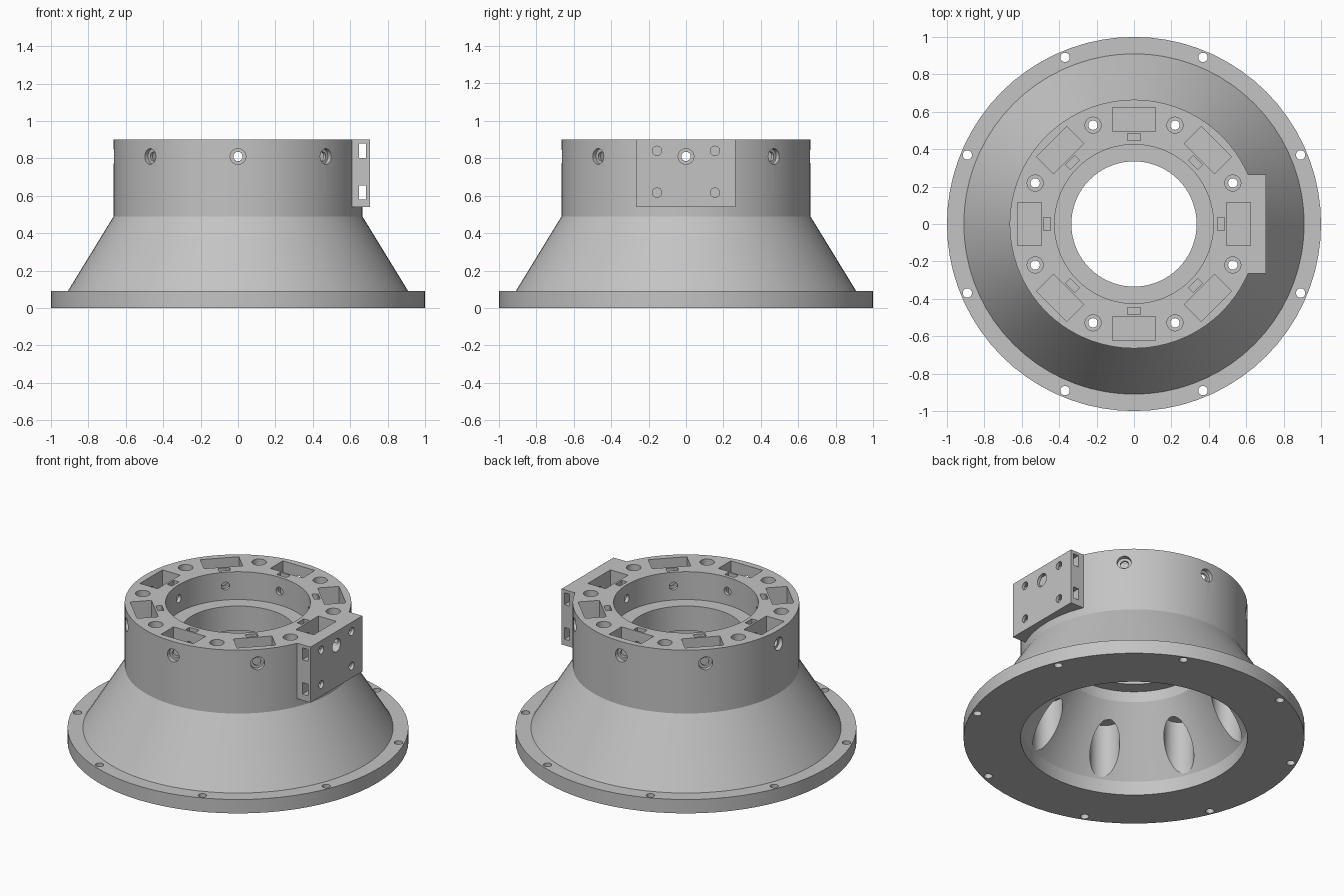
import bpy, bmesh, math
from mathutils import Matrix, Vector

if "Cube" in bpy.data.objects:
    bpy.data.objects.remove(bpy.data.objects["Cube"])

grey = bpy.data.materials.new("light_grey")
grey.diffuse_color = (0.55, 0.55, 0.55, 1)
grey.use_nodes = True
grey.node_tree.nodes["Principled BSDF"].inputs["Base Color"].default_value = grey.diffuse_color


def make(name, bm):
    bmesh.ops.recalc_face_normals(bm, faces=bm.faces)
    me = bpy.data.meshes.new(name)
    bm.to_mesh(me)
    bm.free()
    ob = bpy.data.objects.new(name, me)
    bpy.context.collection.objects.link(ob)
    return ob


def add_box(bm, x, y, z, turn=0.0):
    """Box from (min, max) ranges, turned about the z axis."""
    lo, hi = Vector((x[0], y[0], z[0])), Vector((x[1], y[1], z[1]))
    m = (Matrix.Rotation(turn, 4, 'Z') @ Matrix.Translation((lo + hi) / 2)
         @ Matrix.Diagonal((*(hi - lo), 1)))
    bmesh.ops.create_cube(bm, size=1, matrix=m)


def add_rod(bm, start, end, r, sides=24):
    a, b = Vector(start), Vector(end)
    q = (b - a).to_track_quat('Z', 'Y').to_matrix().to_4x4()
    bmesh.ops.create_cone(bm, cap_ends=True, segments=sides, radius1=r, radius2=r,
                          depth=(b - a).length,
                          matrix=Matrix.Translation((a + b) / 2) @ q)


def polar(r, ang, z):
    return (r * math.cos(ang), r * math.sin(ang), z)


def combine(target, cutter, operation='DIFFERENCE'):
    mod = target.modifiers.new("bool", 'BOOLEAN')
    mod.operation, mod.solver, mod.object = operation, 'EXACT', cutter
    bpy.context.view_layer.objects.active = target
    bpy.ops.object.modifier_apply(modifier=mod.name)
    bpy.data.objects.remove(cutter)


# Flanged conical body: closed profile turned about z
profile = [(0.665, 0), (1, 0), (1, 0.09), (0.91, 0.09), (0.665, 0.49), (0.665, 0.9),
           (0.425, 0.9), (0.425, 0.72), (0.335, 0.72), (0.335, 0.56), (0.425, 0.56),
           (0.425, 0.49), (0.665, 0.09)]
SIDES = 72
bm = bmesh.new()
rings = [[bm.verts.new(polar(r, math.tau * i / SIDES, z)) for r, z in profile]
         for i in range(SIDES)]
n = len(profile)
for i in range(SIDES):
    a, b = rings[i], rings[(i + 1) % SIDES]
    for j in range(n):
        k = (j + 1) % n
        bm.faces.new((a[j], b[j], b[k], a[k]))
body = make("adapter_body", bm)

# Flat mounting block on the right side
bm = bmesh.new()
add_box(bm, (0.52, 0.705), (-0.265, 0.265), (0.54, 0.9))
combine(body, make("mounting_block", bm), 'UNION')

eighths = [math.tau * i / 8 for i in range(8)]
between = [a + math.tau / 16 for a in eighths]

# Rectangular pockets and small nut slots in the top face
bm = bmesh.new()
for a in eighths:
    add_box(bm, (0.495, 0.622), (-0.115, 0.115), (0.72, 1.0), a)
    add_box(bm, (0.447, 0.483), (-0.035, 0.035), (0.765, 1.0), a)
combine(body, make("top_pockets", bm))


def ring_holes(name, angles, r0, z0, r1, z1, radius, sides=24):
    bm = bmesh.new()
    for a in angles:
        add_rod(bm, polar(r0, a, z0), polar(r1, a, z1), radius, sides)
    combine(body, make(name, bm))


# Flange holes, bolt holes with counterbores, and bolt access wells from below
ring_holes("flange_holes", between, 0.964, -0.1, 0.964, 0.2, 0.025)
ring_holes("access_wells", between, 0.57, -0.1, 0.57, 0.45, 0.088, 32)
ring_holes("bolt_holes", between, 0.572, 0.4, 0.572, 1.0, 0.025)
ring_holes("bolt_counterbores", between, 0.572, 0.8, 0.572, 1.0, 0.043)

# Radial screw holes with counterbores
ring_holes("radial_holes", eighths, 0.38, 0.81, 0.8, 0.81, 0.025)
ring_holes("radial_counterbores", eighths, 0.638, 0.81, 0.8, 0.81, 0.042)

# Nut slots running across the mounting block
bm = bmesh.new()
for z in ((0.58, 0.655), (0.803, 0.88)):
    add_box(bm, (0.647, 0.685), (-0.5, 0.5), z)
combine(body, make("block_slots", bm))

# Four screw holes in the mounting block face
bm = bmesh.new()
for y in (-0.155, 0.155):
    for z in (0.617, 0.84):
        add_rod(bm, (0.625, y, z), (0.8, y, z), 0.025)
combine(body, make("block_screw_holes", bm))

# Finish: one colour, smooth walls with sharp edges
body.data.materials.clear()
body.data.materials.append(grey)
for p in body.data.polygons:
    p.material_index = 0
bpy.ops.object.select_all(action='DESELECT')
body.select_set(True)
bpy.context.view_layer.objects.active = body
bpy.ops.object.shade_smooth_by_angle(angle=math.radians(25))
